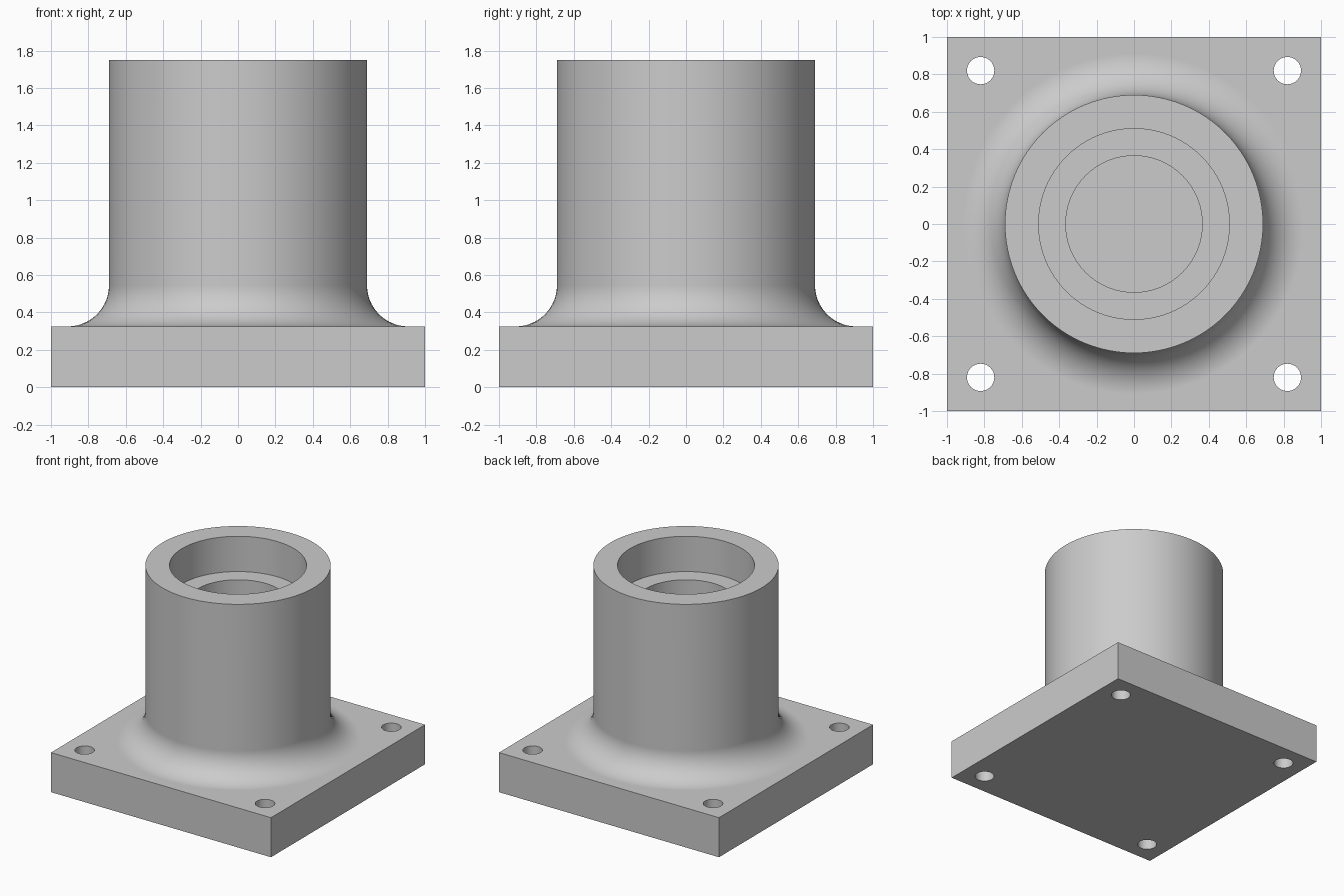
import bpy, bmesh, math
from mathutils import Matrix

if "Cube" in bpy.data.objects:
    bpy.data.objects.remove(bpy.data.objects["Cube"], do_unlink=True)

SEGMENTS = 96
PLATE_TOP = 0.325
TOP = 1.75
OUTER, COUNTERBORE, BORE = 0.69, 0.51, 0.365
FILLET = 0.22

grey = bpy.data.materials.new("plain grey")
grey.use_nodes = True
colour = (0.6, 0.6, 0.6, 1)
grey.diffuse_color = colour
grey.node_tree.nodes["Principled BSDF"].inputs["Base Color"].default_value = colour


def make_object(name, bm):
    bmesh.ops.recalc_face_normals(bm, faces=bm.faces)
    mesh = bpy.data.meshes.new(name)
    bm.to_mesh(mesh)
    bm.free()
    mesh.materials.append(grey)
    obj = bpy.data.objects.new(name, mesh)
    bpy.context.collection.objects.link(obj)
    return obj


def lathe(name, profile):
    bm = bmesh.new()
    verts = [bm.verts.new((r, 0, z)) for r, z in profile]
    edges = [bm.edges.new(pair) for pair in zip(verts, verts[1:])]
    bmesh.ops.spin(bm, geom=verts + edges, cent=(0, 0, 0), axis=(0, 0, 1),
                   angle=math.tau, steps=SEGMENTS, use_merge=False)
    bmesh.ops.remove_doubles(bm, verts=bm.verts, dist=0.0001)
    return make_object(name, bm)


def combine(target, other, operation):
    mod = target.modifiers.new(operation.lower(), "BOOLEAN")
    mod.operation = operation
    mod.solver = "EXACT"
    mod.object = other
    bpy.context.view_layer.objects.active = target
    bpy.ops.object.modifier_apply(modifier=mod.name)
    bpy.data.objects.remove(other, do_unlink=True)


# Square mounting plate
bm = bmesh.new()
bmesh.ops.create_cube(bm, size=1, matrix=Matrix.Translation((0, 0, PLATE_TOP / 2))
                      @ Matrix.Diagonal((2, 2, PLATE_TOP, 1)))
flange = make_object("flanged_housing", bm)

# Four bolt holes through the corners
bm = bmesh.new()
for x in (-0.82, 0.82):
    for y in (-0.82, 0.82):
        bmesh.ops.create_cone(bm, cap_ends=True, segments=48, radius1=0.073,
                              radius2=0.073, depth=1, matrix=Matrix.Translation((x, y, 0.2)))
combine(flange, make_object("bolt_hole_cutter", bm), "DIFFERENCE")

# Round column with a filleted foot and a stepped blind bore
centre_r, centre_z = OUTER + FILLET, PLATE_TOP + FILLET
foot = [(centre_r - FILLET * math.sin(a), centre_z - FILLET * math.cos(a))
        for a in (math.pi / 2 * i / 16 for i in range(17))]
bore = [(OUTER, TOP), (COUNTERBORE, TOP), (COUNTERBORE, 1.46),
        (BORE, 1.46), (BORE, 0.33), (0, 0.33)]
column = lathe("column", [(0, 0.1), (centre_r, 0.1)] + foot + bore)
combine(flange, column, "UNION")

# Smooth round walls, flat planes
bpy.ops.object.select_all(action="DESELECT")
flange.select_set(True)
bpy.context.view_layer.objects.active = flange
bpy.ops.object.shade_smooth_by_angle(angle=math.radians(30))
weighted = flange.modifiers.new("flat_planes", "WEIGHTED_NORMAL")
weighted.keep_sharp = True
